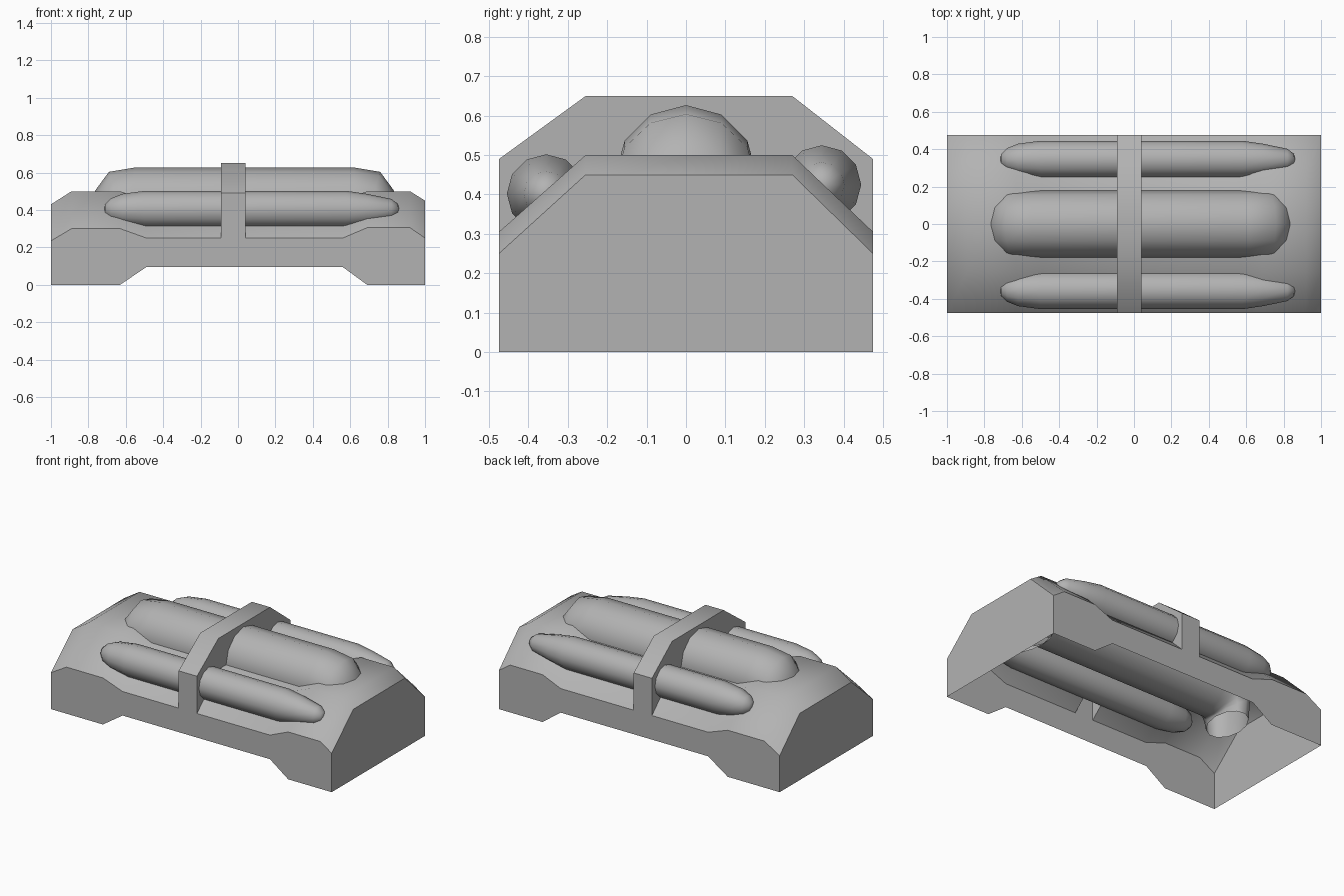
import bpy, bmesh, math

if "Cube" in bpy.data.objects:
    bpy.data.objects.remove(bpy.data.objects["Cube"])

grey = bpy.data.materials.new("mid_grey")
grey.diffuse_color = (.45, .45, .45, 1)
grey.use_nodes = True
grey.node_tree.nodes["Principled BSDF"].inputs["Base Color"].default_value = grey.diffuse_color


def finish(bm, name):
    mesh = bpy.data.meshes.new(name)
    bm.to_mesh(mesh)
    bm.free()
    mesh.materials.append(grey)
    obj = bpy.data.objects.new(name, mesh)
    bpy.context.collection.objects.link(obj)
    return obj


def tube(name, y, z, sections, caps=None, sides=12):
    """Tube along x. Each section: top (x, h), bottom (x, h), half width."""
    bm = bmesh.new()
    loops = []
    for xt, ht, xb, hb, w in sections:
        loop = []
        for i in range(sides):
            a = 2 * math.pi * i / sides
            t = (1 + math.cos(a)) / 2
            loop.append(bm.verts.new((xb + (xt - xb) * t, y + w * math.sin(a),
                                      z + hb + (ht - hb) * t)))
        loops.append(loop)
    tips = [bm.verts.new((x, y, z)) for x in caps] if caps else None
    for i in range(sides):
        j = (i + 1) % sides
        for a, b in zip(loops, loops[1:]):
            bm.faces.new((a[i], b[i], b[j], a[j]))
        if tips:
            bm.faces.new((tips[0], loops[0][i], loops[0][j]))
            bm.faces.new((tips[1], loops[-1][j], loops[-1][i]))
    bmesh.ops.recalc_face_normals(bm, faces=bm.faces)
    for f in bm.faces:
        f.smooth = True
    return finish(bm, name)


# Hollow housing, open underneath: (x, bottom z, side top z, roof z)
stations = [
    (-1.0, 0, .235, .43), (-.89, 0, .30, .50), (-.63, 0, .30, .50),
    (-.49, .095, .25, .45), (-.09, .095, .25, .45),
    (-.09, .095, .49, .65), (.04, .095, .49, .65),      # raised strap
    (.04, .095, .25, .45), (.56, .095, .25, .45),
    (.69, 0, .305, .50), (.92, 0, .305, .50), (1.0, 0, .25, .45),
]
bm = bmesh.new()
rings = []
for x, zb, zs, zt in stations:
    outline = [(-.475, zb), (-.475, zs), (-.255, zt),
               (.27, zt), (.475, zs), (.475, zb)]
    rings.append([bm.verts.new((x, y, z)) for y, z in outline])
for a, b in zip(rings, rings[1:]):
    step = a[0].co.x == b[0].co.x
    for i in range(5):
        side = i in (0, 4)
        if step and side:
            continue
        f = bm.faces.new((a[i], b[i], b[i + 1], a[i + 1]))
        f.smooth = not (side or step)
bm.faces.new(rings[0])
bm.faces.new(rings[-1][::-1])
bmesh.ops.recalc_face_normals(bm, faces=bm.faces)
finish(bm, "housing")

# Large centre tube, both open ends elbowed down into the housing
elbow = [(0, .18, 0, -.18, .18), (.14, .157, .04, -.18, .18),
         (.215, .055, .05, -.18, .175), (.24, -.07, .055, -.18, .17),
         (.235, -.23, .06, -.19, .16)]
left = [(-.55 - a, b, -.55 - c, d, w) for a, b, c, d, w in elbow]
right = [(.62 + a, b, .62 + c, d, w) for a, b, c, d, w in elbow]
tube("centre_tube", 0, .447, left[::-1] + right)

# Slim tubes on both shoulders, tapered at the ends
slim = [(x, r, x, -r, r) for x, r in (
    (-.71, .03), (-.68, .06), (-.62, .084), (-.5, .1),
    (.58, .1), (.69, .084), (.82, .057), (.855, .03))]
for name, y, z in (("front_tube", -.355, .402), ("back_tube", .345, .425)):
    tube(name, y, z, slim, (-.715, .862))
